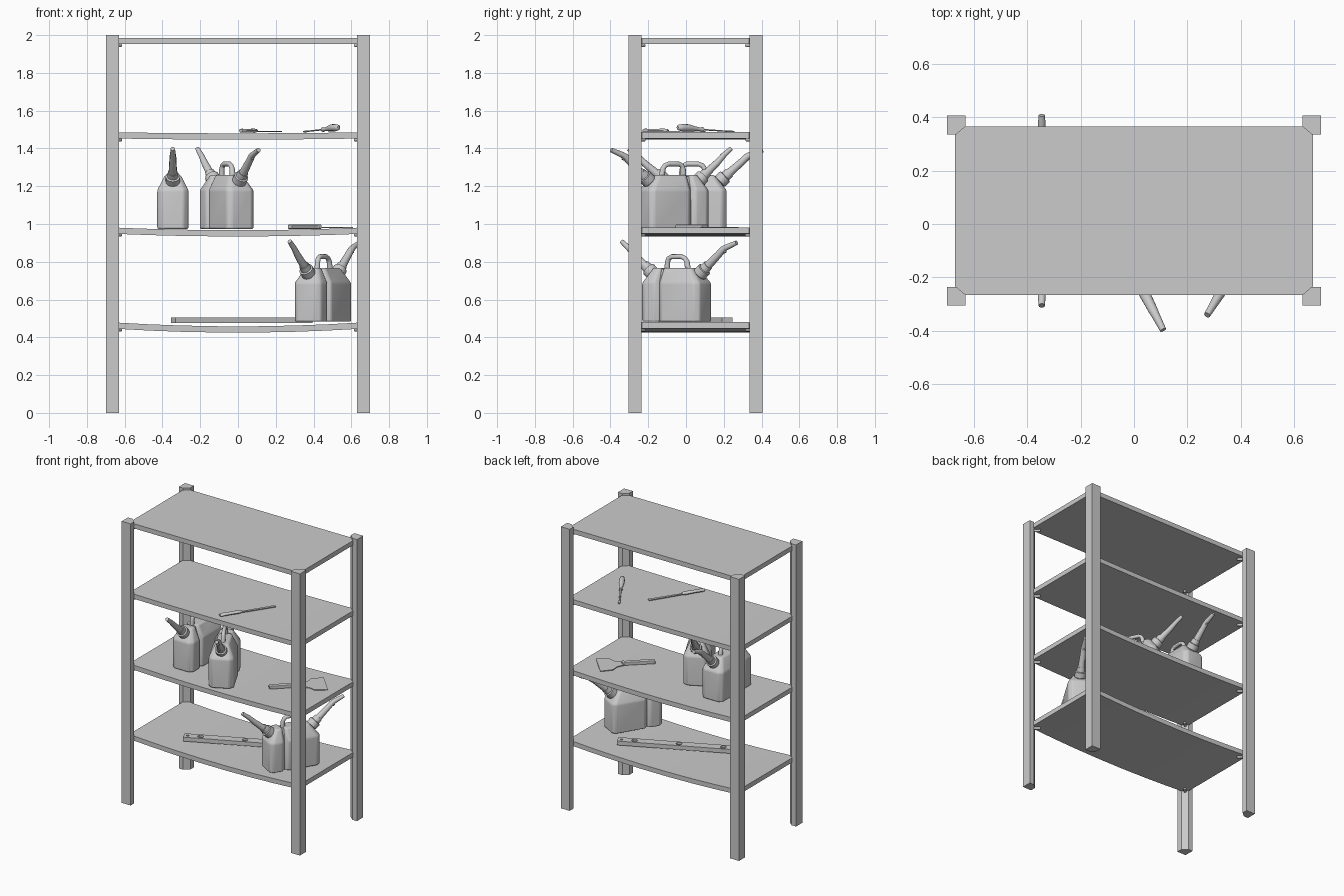
import bpy, bmesh, math
from mathutils import Vector, Matrix

if "Cube" in bpy.data.objects:
    bpy.data.objects.remove(bpy.data.objects["Cube"])

YC = 0.05  # middle of the rack in y


def finish(name, bm, loc=(0, 0, 0), deg=0, smooth=None, bevel=0, segs=2):
    bmesh.ops.recalc_face_normals(bm, faces=bm.faces)
    me = bpy.data.meshes.new(name)
    bm.to_mesh(me)
    bm.free()
    if smooth:
        me.shade_smooth()
        me.set_sharp_from_angle(angle=math.radians(smooth))
    ob = bpy.data.objects.new(name, me)
    bpy.context.collection.objects.link(ob)
    ob.matrix_world = Matrix.Translation(loc) @ Matrix.Rotation(math.radians(deg), 4, 'Z')
    if bevel:
        m = ob.modifiers.new("bevel", 'BEVEL')
        m.width, m.segments, m.limit_method = bevel, segs, 'ANGLE'
        m.angle_limit = math.radians(25)
    return ob


def loft(bm, rings):
    """Skin closed rings of points and cap both ends."""
    vs = [[bm.verts.new(p) for p in r] for r in rings]
    n = len(vs[0])
    for a, b in zip(vs, vs[1:]):
        for i in range(n):
            bm.faces.new((a[i], a[(i + 1) % n], b[(i + 1) % n], b[i]))
    bm.faces.new(vs[0][::-1])
    bm.faces.new(vs[-1])


def prism(name, pts, z0, z1, **kw):
    bm = bmesh.new()
    loft(bm, [[(x, y, z) for x, y in pts] for z in (z0, z1)])
    return finish(name, bm, **kw)


def tube(name, path, n=16, squash=1.0, **kw):
    """Round sweep along (u, z, radius) points in the local xz plane."""
    bm, rings = bmesh.new(), []
    for i, (u, z, r) in enumerate(path):
        a, b = path[max(i - 1, 0)], path[min(i + 1, len(path) - 1)]
        t = Vector((b[0] - a[0], 0, b[1] - a[1])).normalized()
        side = Vector((0, 1, 0))
        up = t.cross(side)
        rings.append([Vector((u, 0, z)) + r * (side * math.cos(k * math.tau / n)
                      + up * squash * math.sin(k * math.tau / n)) for k in range(n)])
    loft(bm, rings)
    kw.setdefault("smooth", 40)
    return finish(name, bm, **kw)


# posts: square section with the inner corner cut off
for sx in (-1, 1):
    for sy in (-1, 1):
        sec = [(.70, .355), (.63, .355), (.63, .315), (.665, .285), (.70, .285)]
        prism("post", [(sx * x, YC + sy * y) for x, y in sec], 0, 2)

# shelves: thin boards with cut corners, sagging more towards the bottom
XS = [-.67, -.63, -.47, -.30, -.10, .10, .30, .47, .63, .67]
for top, sag in ((1.985, 0), (1.486, .006), (.982, .015), (.48, .022)):
    bm, rings = bmesh.new(), []
    for x in XS:
        h = .283 if abs(x) > .65 else .315
        z = top - sag * (1 - (x / .67) ** 2)
        rings.append([(x, YC - h, z), (x, YC + h, z),
                      (x, YC + h, z - .033), (x, YC - h, z - .033)])
    loft(bm, rings)
    finish("shelf", bm)
    # support pins sticking out of the posts
    for sx in (-1, 1):
        for sy in (-1, 1):
            tube("shelf_pin", [(0, 0, .009), (.05, 0, .009)], n=10,
                 loc=(sx * .655, YC + sy * .305, top - .04),
                 deg=math.degrees(math.atan2(-sy, -sx)))


# fuel cans with two tanks, a handle and two spouts
def octagon(u0, u1, h, z, c):
    return [(u0 + c, -h, z), (u1 - c, -h, z), (u1, -h + c, z), (u1, h - c, z),
            (u1 - c, h, z), (u0 + c, h, z), (u0, h - c, z), (u0, -h + c, z)]


def can(x, y, z, deg):
    kw = dict(loc=(x, y, z), deg=deg)
    for name, u0, u1, t0, t1 in (("main_tank", -.073, .18, -.06, .115),
                                 ("small_tank", -.18, -.067, -.125, -.075)):
        bm = bmesh.new()
        loft(bm, [octagon(u0, u1, .0825, 0, .025), octagon(u0, u1, .0825, .205, .025),
                  octagon(t0, t1, .042, .285, .012)])
        finish(name, bm, smooth=40, bevel=.009, segs=3, **kw)
    # core joining the two tanks
    bm = bmesh.new()
    loft(bm, [octagon(-.11, -.03, .06, .01, .005), octagon(-.11, -.03, .06, .205, .005),
              octagon(-.10, -.04, .028, .278, .005)])
    finish("tank_core", bm, **kw)
    # handle
    tube("handle", [(-.058, .27, .015), (-.056, .315, .014), (-.048, .335, .013),
                    (-.03, .344, .013), (.03, .344, .013), (.052, .335, .013),
                    (.064, .318, .014), (.072, .27, .016)], **kw)
    # screw collars
    for s in (-1, 1):
        tube("collar", [(s * .125, .235, .034), (s * .143, .25, .034), (s * .145, .252, .038),
                        (s * .172, .277, .038), (s * .174, .279, .029),
                        (s * .196, .299, .026)], n=20, **kw)
    # long spout and elbow spout
    tube("long_spout", [(-.18, .284, .024), (-.205, .305, .021), (-.255, .348, .018),
                        (-.295, .388, .015), (-.34, .425, .012)], **kw)
    tube("elbow_spout", [(.18, .284, .025), (.205, .306, .022), (.26, .355, .019),
                         (.288, .382, .018), (.305, .392, .016), (.372, .418, .012)], **kw)
    tube("spout_button", [(.29, .385, .009), (.302, .366, .009)], n=10, **kw)


can(-.345, .035, .974, 90)
can(-.06, -.065, .974, -63)
can(.45, -.05, .483, 58.7)

# spirit level with round windows
lv = dict(loc=(.02, .05, 0), deg=25)
level = prism("spirit_level", [(-.40, -.03), (.40, -.03), (.40, .03), (-.40, .03)],
              .476, .505, **lv)
bm = bmesh.new()
for u, r in ((-.375, .009), (-.29, .019), (0, .019), (.29, .019), (.375, .009)):
    bmesh.ops.create_cone(bm, cap_ends=True, segments=20, radius1=r, radius2=r, depth=.2,
                          matrix=Matrix.Translation((u, 0, .49)))
cutter = finish("window_cutter", bm, **lv)
cutter.hide_render = True
cutter.hide_viewport = True
cutter.display_type = 'WIRE'
m = level.modifiers.new("windows", 'BOOLEAN')
m.operation, m.object, m.solver = 'DIFFERENCE', cutter, 'EXACT'
for u in (-.29, 0, .29):
    prism("level_vial", [(u - .02, -.006), (u + .02, -.006), (u + .02, .006), (u - .02, .006)],
          .484, .497, **lv)

# scraper
sc = dict(loc=(.275, -.045, 0), deg=43.4)
prism("scraper_handle", [(0, -.017), (.19, -.014), (.215, -.02), (.215, .02), (.19, .014),
                         (0, .017)], .974, .997, bevel=.004, **sc)
prism("scraper_blade", [(.20, -.022), (.255, -.045), (.285, -.085), (.37, -.095), (.37, .095),
                        (.285, .085), (.255, .045), (.20, .022)], .980, .985, **sc)

# screwdriver
a = math.degrees(math.atan2(.30, -.185))
sd = dict(loc=(.532, -.045, 1.482), deg=a)
tube("screwdriver_handle", [(0, .029, .008), (.006, .029, .015), (.03, .028, .019),
                            (.07, .027, .019), (.11, .022, .013), (.14, .019, .010),
                            (.155, .018, .013), (.16, .018, .012)], n=12, **sd)
tube("screwdriver_shaft", [(.155, .018, .006), (.31, .009, .005), (.325, .008, .007),
                           (.35, .007, .006)], n=10, squash=.7, **sd)

# chisel
a = math.degrees(math.atan2(.325, .21))
ch = dict(loc=(.015, -.225, 1.482), deg=a)
tube("chisel_handle", [(0, .012, .012), (.006, .012, .016), (.08, .012, .015), (.13, .012, .017),
                       (.145, .012, .014), (.155, .012, .008)], n=12, squash=.65, **ch)
prism("chisel_blade", [(.145, -.006), (.20, -.008), (.385, -.010), (.385, .010), (.20, .008),
                       (.145, .006)], .005, .011, **ch)
